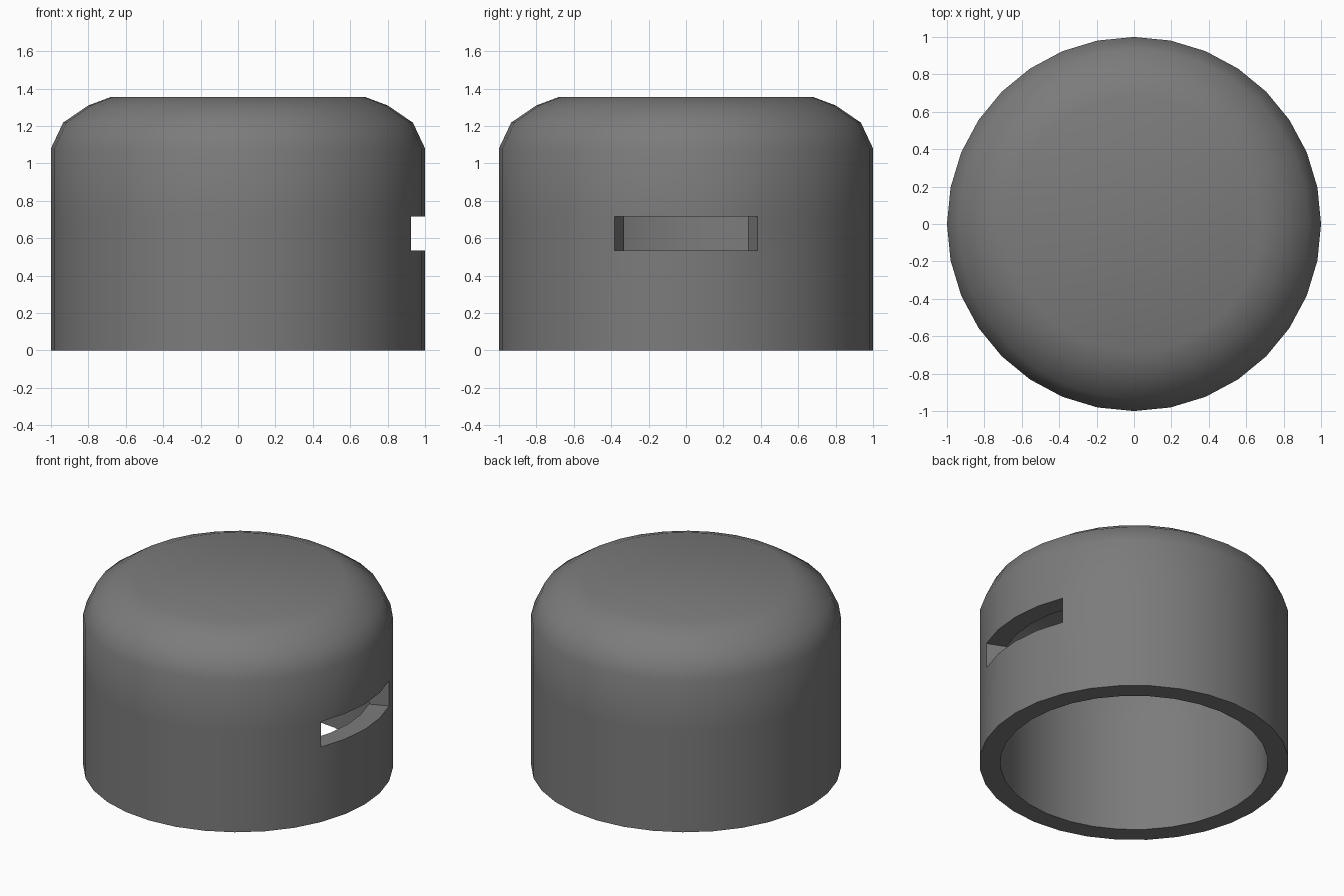
import bpy, bmesh, math

cube = bpy.data.objects.get("Cube")
if cube:
    bpy.data.objects.remove(cube)

SEGMENTS = 32
SLOT_LOW, SLOT_HIGH = 0.535, 0.715

# Single grey finish
grey = bpy.data.materials.new("dark grey")
grey.use_nodes = True
colour = (0.2, 0.2, 0.2, 1)
grey.diffuse_color = colour
grey.node_tree.nodes["Principled BSDF"].inputs["Base Color"].default_value = colour

# Radius and height pairs, from the bottom edge to the rounded shoulder
outer = [(1, 0), (1, SLOT_LOW), (1, SLOT_HIGH), (1, 1.08),
         (0.935, 1.218), (0.8, 1.31), (0.68, 1.355)]
inner = [(0.865, 0), (0.865, SLOT_LOW), (0.865, SLOT_HIGH), (0.865, 1.05),
         (0.825, 1.13), (0.74, 1.187), (0.65, 1.22)]

bm = bmesh.new()


def make_ring(radius, height):
    step = math.tau / SEGMENTS
    return [bm.verts.new((radius * math.cos(i * step),
                          radius * math.sin(i * step), height))
            for i in range(SEGMENTS)]


def join_rings(a, b, skip=()):
    for i in range(SEGMENTS):
        if i not in skip:
            j = (i + 1) % SEGMENTS
            bm.faces.new((a[i], a[j], b[j], b[i]))


# Four wall segments facing +x are left open for the slot
slot = (SEGMENTS - 2, SEGMENTS - 1, 0, 1)
shells = []
for profile in (outer, inner):
    rings = [make_ring(*point) for point in profile]
    for level in range(len(rings) - 1):
        join_rings(rings[level], rings[level + 1], slot if level == 1 else ())
    bm.faces.new(rings[-1])
    shells.append(rings)

# Bottom rim between the two shells
out, inn = shells
join_rings(out[0], inn[0])

# Sill, lintel and ends of the slot
for level in (1, 2):
    for i in slot:
        j = (i + 1) % SEGMENTS
        bm.faces.new((out[level][i], out[level][j], inn[level][j], inn[level][i]))
for i in (slot[0], slot[-1] + 1):
    bm.faces.new((out[1][i], out[2][i], inn[2][i], inn[1][i]))

bmesh.ops.recalc_face_normals(bm, faces=bm.faces)
mesh = bpy.data.meshes.new("slotted_cap")
bm.to_mesh(mesh)
bm.free()
mesh.materials.append(grey)

cap = bpy.data.objects.new("slotted_cap", mesh)
bpy.context.collection.objects.link(cap)
bpy.ops.object.select_all(action="DESELECT")
cap.select_set(True)
bpy.context.view_layer.objects.active = cap
bpy.ops.object.shade_smooth_by_angle(angle=math.radians(40))
